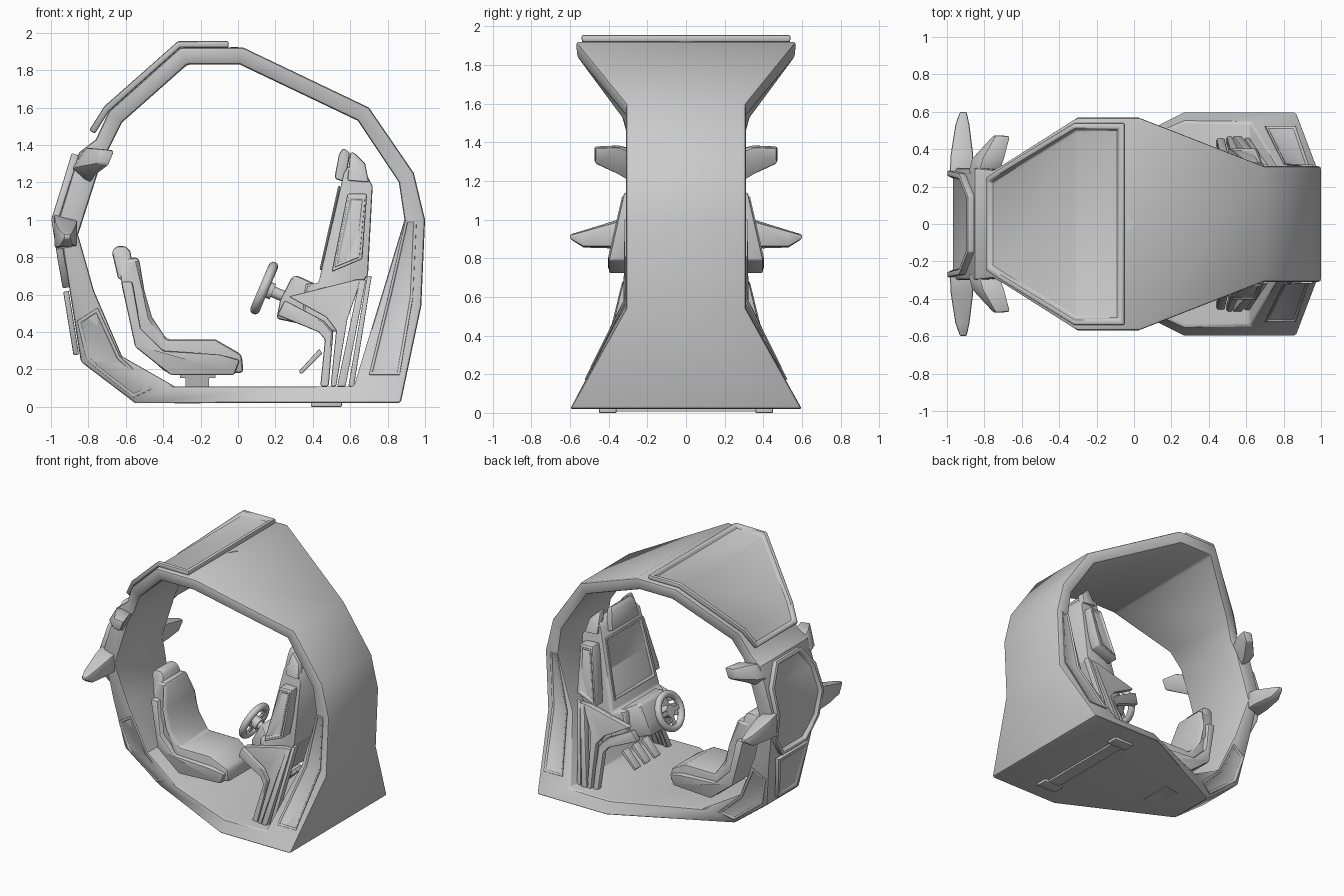
import bpy, bmesh, math
from mathutils import Vector

if "Cube" in bpy.data.objects:
    bpy.data.objects.remove(bpy.data.objects["Cube"])


def finish(bm, name, bevel=0.0, mirror=False, segs=2, recalc=True):
    """Mesh -> object, mirrored in y and bevelled, with smooth shading by angle."""
    if recalc:
        bmesh.ops.recalc_face_normals(bm, faces=bm.faces)
    me = bpy.data.meshes.new(name)
    bm.to_mesh(me)
    bm.free()
    ob = bpy.data.objects.new(name, me)
    bpy.context.collection.objects.link(ob)
    if bevel:
        m = ob.modifiers.new("bevel", 'BEVEL')
        m.width, m.segments, m.limit_method, m.angle_limit = bevel, segs, 'ANGLE', math.radians(38)
    if mirror:
        m = ob.modifiers.new("mirror", 'MIRROR')
        m.use_axis = (False, True, False)
        m.use_mirror_merge = False
    bpy.ops.object.select_all(action='DESELECT')
    ob.select_set(True)
    bpy.context.view_layer.objects.active = ob
    bpy.ops.object.convert(target='MESH')
    bpy.ops.object.shade_smooth_by_angle(angle=math.radians(32))
    return ob


def loft(name, rings, bevel=0.0, mirror=False):
    """Closed solid through rings of 3D points."""
    bm = bmesh.new()
    rs = [[bm.verts.new(p) for p in r] for r in rings]
    n = len(rs[0])
    for a, b in zip(rs, rs[1:]):
        for i in range(n):
            j = (i + 1) % n
            bm.faces.new((a[i], a[j], b[j], b[i]))
    bm.faces.new(rs[0])
    bm.faces.new(rs[-1])
    return finish(bm, name, bevel, mirror)


def prism(name, pts, bevel=0.0, depth=None):
    """Side profile of (x, z, half width); with depth it is a mirrored pair of slabs."""
    near = [(x, -w, z) for x, z, w in pts]
    far = [(x, w if depth is None else depth - w, z) for x, z, w in pts]
    return loft(name, [near, far], bevel, depth is not None)


def panel(name, pairs, hint, thick, rim, sink, bevel=0.006, mirror=False):
    """Raised strip between point pairs with a rim and a sunken centre."""
    bm = bmesh.new()
    vs = [(bm.verts.new(a), bm.verts.new(b)) for a, b in pairs]
    for (a, b), (c, d) in zip(vs, vs[1:]):
        bm.faces.new((a, b, d, c))
    bm.normal_update()
    if sum(f.normal.dot(Vector(hint)) for f in bm.faces) < 0:
        bmesh.ops.reverse_faces(bm, faces=bm.faces[:])
    ret = bmesh.ops.extrude_face_region(bm, geom=bm.faces[:])['geom']
    top = [g for g in ret if isinstance(g, bmesh.types.BMFace)]
    bm.normal_update()
    moves = []
    for v in [g for g in ret if isinstance(g, bmesh.types.BMVert)]:
        n = sum((f.normal for f in v.link_faces if f in top), Vector())
        moves.append((v, n.normalized() * thick))
    for v, d in moves:
        v.co += d
    bm.normal_update()
    bmesh.ops.inset_region(bm, faces=top, thickness=rim, depth=0, use_even_offset=True)
    bmesh.ops.inset_region(bm, faces=top, thickness=0.008, depth=-sink, use_even_offset=True)
    return finish(bm, name, bevel, mirror, recalc=False)


def rows(pts):
    return [((x, -w, z), (x, w, z)) for x, z, w in pts]


# Ring shell: outer x, z, inner x, z, outer and inner half width
stations = [
    (-.55, .02, -.34, .11, .19, .29), (-.84, .24, -.62, .27, .20, .23),
    (-.90, .62, -.77, .62, .26, .26), (-.96, 1.0, -.855, .92, .30, .30),
    (-.85, 1.36, -.74, 1.28, .30, .30), (-.76, 1.43, -.69, 1.38, .29, .29),
    (-.69, 1.58, -.62, 1.52, .33, .33), (-.31, 1.92, -.27, 1.83, .57, .56),
    (.03, 1.92, .01, 1.83, .57, .56), (.70, 1.60, .64, 1.53, .31, .31),
    (.94, 1.25, .86, 1.20, .31, .31), (1.0, 1.0, .89, 1.0, .31, .31),
    (.98, .54, .76, .57, .31, .31), (.87, .02, .62, .11, .60, .545),
    (.27, .02, .27, .11, .60, .55)]
bm = bmesh.new()
ring = [[bm.verts.new(p) for p in ((xo, -wo, zo), (xo, wo, zo), (xi, wi, zi), (xi, -wi, zi))]
        for xo, zo, xi, zi, wo, wi in stations]
for k, a in enumerate(ring):
    b = ring[(k + 1) % len(ring)]
    for i in range(4):
        j = (i + 1) % 4
        bm.faces.new((a[i], a[j], b[j], b[i]))
finish(bm, "ring_shell", 0.016)

# Panels on the outside of the ring
panel("roof_hatch", rows([(-.765, 1.46, .25), (-.69, 1.58, .30), (-.31, 1.92, .54), (-.05, 1.92, .54)]),
      (-.5, 0, 1), .036, .03, .026, .01)
panel("rear_octagon", rows([(-.90, .64, .15), (-.928, .80, .27), (-.96, 1.0, .285),
                            (-.90, 1.19, .27), (-.853, 1.345, .15)]), (-1, 0, 0), .038, .028, .03)
panel("rear_lower_panel", rows([(-.85, .28, .12), (-.905, .62, .19)]), (-1, 0, 0), .03, .025, .01)
panel("front_side_panel", [((.70, -.518, .17), (.865, -.518, .17)), ((.80, -.316, .58), (.935, -.312, .58)),
                           ((.895, -.31, 1.0), (.955, -.31, 1.0))], (0, -1, 0), .008, .01, .012, .003, True)
panel("rear_side_panel", [((-.45, -.245, .10), (-.56, -.20, .05)), ((-.63, -.235, .27), (-.81, -.205, .25)),
                          ((-.75, -.252, .53), (-.86, -.24, .46))], (0, -1, 0), .008, .015, .012, .003, True)

# Fins on the rear edge
loft("upper_fin", [
    [(-.89, -.27, 1.27), (-.83, -.27, 1.37), (-.72, -.27, 1.34), (-.80, -.27, 1.18)],
    [(-.87, -.35, 1.28), (-.81, -.35, 1.385), (-.69, -.35, 1.375), (-.77, -.35, 1.23)],
    [(-.75, -.475, 1.30), (-.74, -.475, 1.38), (-.66, -.47, 1.37), (-.69, -.47, 1.29)]], .012, True)
loft("lower_fin", [
    [(-.975, -.27, .84), (-.985, -.27, 1.03), (-.86, -.27, 1.0), (-.86, -.27, .86)],
    [(-.98, -.37, .85), (-.98, -.37, .995), (-.86, -.37, .985), (-.86, -.37, .86)],
    [(-.955, -.53, .855), (-.955, -.53, .945), (-.88, -.53, .94), (-.88, -.53, .86)],
    [(-.93, -.60, .90), (-.93, -.60, .925), (-.895, -.60, .92), (-.895, -.60, .90)]], .01, True)

# Seat: cushion, side trim, head pad and pedestal
prism("seat_cushion", [(-.64, .79, .11), (-.53, .80, .13), (-.50, .62, .18), (-.46, .48, .19), (-.38, .36, .19),
                       (-.12, .36, .19), (.02, .28, .16), (.03, .18, .16), (-.38, .18, .19),
                       (-.55, .33, .19), (-.62, .64, .17)], .022)
prism("seat_side_trim", [(-.625, .67, .19), (-.565, .67, .19), (-.52, .42, .215), (-.40, .30, .22), (-.10, .28, .22),
                         (.01, .25, .19), (-.02, .17, .19), (-.36, .17, .22), (-.55, .32, .215)], .012)
prism("seat_head_pad", [(-.64, .68, .14), (-.675, .83, .10), (-.65, .86, .10), (-.60, .86, .10),
                        (-.575, .83, .10), (-.55, .68, .14)], .015)
prism("seat_pedestal", [(-.28, .10, .08), (-.28, .155, .08), (-.31, .155, .10), (-.31, .185, .10),
                        (-.12, .185, .10), (-.12, .155, .10), (-.155, .155, .08), (-.155, .10, .08)])

# Console: tall body, screen, top pad, side pods
prism("console_body", [(.34, .45, .24), (.36, .66, .24), (.43, .66, .29), (.565, 1.25, .25), (.59, 1.29, .22),
                       (.67, 1.28, .22), (.72, 1.18, .26), (.695, .70, .30), (.64, .64, .30),
                       (.53, .40, .30), (.45, .41, .27)], .015)
panel("console_screen", rows([(.447, .73, .25), (.548, 1.18, .22)]), (-1, 0, 0), .012, .015, .015)
prism("console_top_pad", [(.515, 1.22, .17), (.54, 1.35, .15), (.56, 1.385, .12), (.60, 1.36, .12), (.575, 1.20, .17)], .015)
prism("console_top_wing", [(.585, 1.21, .26), (.60, 1.36, .20), (.62, 1.36, .20), (.68, 1.30, .22), (.70, 1.20, .26)], .01, .06)
prism("console_side_pod", [(.50, .72, .40), (.665, .79, .40), (.69, 1.14, .32), (.585, 1.14, .32)], .01, .10)
panel("console_pod_inlay", [((.515, -.396, .745), (.65, -.396, .80)), ((.593, -.323, 1.12), (.68, -.323, 1.12))],
      (0, -1, 0), .008, .008, .008, .002, True)

# Flared ribs carrying the console
prism("front_rib", [(.21, .49, .30), (.25, .57, .32), (.46, .46, .34), (.51, .40, .36), (.485, .11, .46),
                    (.44, .11, .46), (.465, .36, .36), (.43, .40, .34)], .01, .05)
prism("middle_rib", [(.27, .59, .32), (.47, .48, .345), (.525, .41, .365), (.495, .11, .47),
                     (.525, .11, .47), (.585, .47, .345), (.66, .68, .33), (.63, .68, .33)], .008, .05)
prism("rear_rib", [(.53, .11, .47), (.575, .11, .47), (.685, .68, .33), (.65, .68, .33)], .004, .05)
prism("back_strut", [(.59, .11, .46), (.62, .11, .46), (.715, .70, .32), (.69, .70, .32)], .005, .05)

# Steering pod, column, wheel, spokes
prism("steering_pod", [(.205, .47, .13), (.225, .57, .16), (.29, .70, .14), (.32, .70, .16), (.43, .65, .25), (.45, .42, .25)], .018)
tilt = math.radians(-67)
axis = Vector((math.sin(tilt), 0, math.cos(tilt)))
hub = Vector((.14, 0, .635))
bpy.ops.mesh.primitive_torus_add(major_radius=.125, minor_radius=.026, major_segments=40, minor_segments=12,
                                 location=hub, rotation=(0, tilt, 0))
bpy.context.object.name = "steering_wheel"
bpy.ops.object.shade_smooth()
for name, radius, start, end in (("steering_column", .03, -.20, 0), ("wheel_hub", .045, -.05, .01)):
    bpy.ops.mesh.primitive_cylinder_add(vertices=24, radius=radius, depth=end - start,
                                        location=hub + axis * (start + end) / 2, rotation=(0, tilt, 0))
    bpy.context.object.name = name
    bpy.ops.object.shade_smooth_by_angle()
across, up = Vector((0, 1, 0)), Vector((math.cos(tilt), 0, -math.sin(tilt)))
for k, ang in enumerate((0, 180, 270)):
    a = math.radians(ang)
    d = across * math.cos(a) + up * math.sin(a)
    s = axis.cross(d) * .016
    loft(f"wheel_spoke_{k + 1}", [[hub + d * r + s * i + axis * j for i, j in ((-1, -.008), (1, -.008), (1, .008), (-1, .008))]
                                  for r in (.02, .12)])

# Pedals
for k, y in enumerate((-.12, 0, .12)):
    loft(f"pedal_{k + 1}", [[(x, y + o, z) for x, z in ((.325, .19), (.34, .175), (.45, .285), (.435, .31))]
                            for o in (-.035, .035)], .004)

# Foot rail under the floor and floor hatch
prism("foot_rail", [(.42, .006, .42), (.42, .03, .42), (.52, .03, .42), (.52, .006, .42)])
prism("foot_bracket", [(.39, .0, .45), (.39, .03, .45), (.555, .03, .45), (.555, .0, .45)], .004, .09)
panel("floor_hatch", rows([(-.34, .021, .10), (-.20, .021, .13)]), (0, 0, -1), .004, .015, .002, .001)

# Small marker on the roof
loft("roof_marker", [[(-.04, -.06, z), (0, 0, z), (-.04, .06, z)] for z in (1.90, 1.923)])
